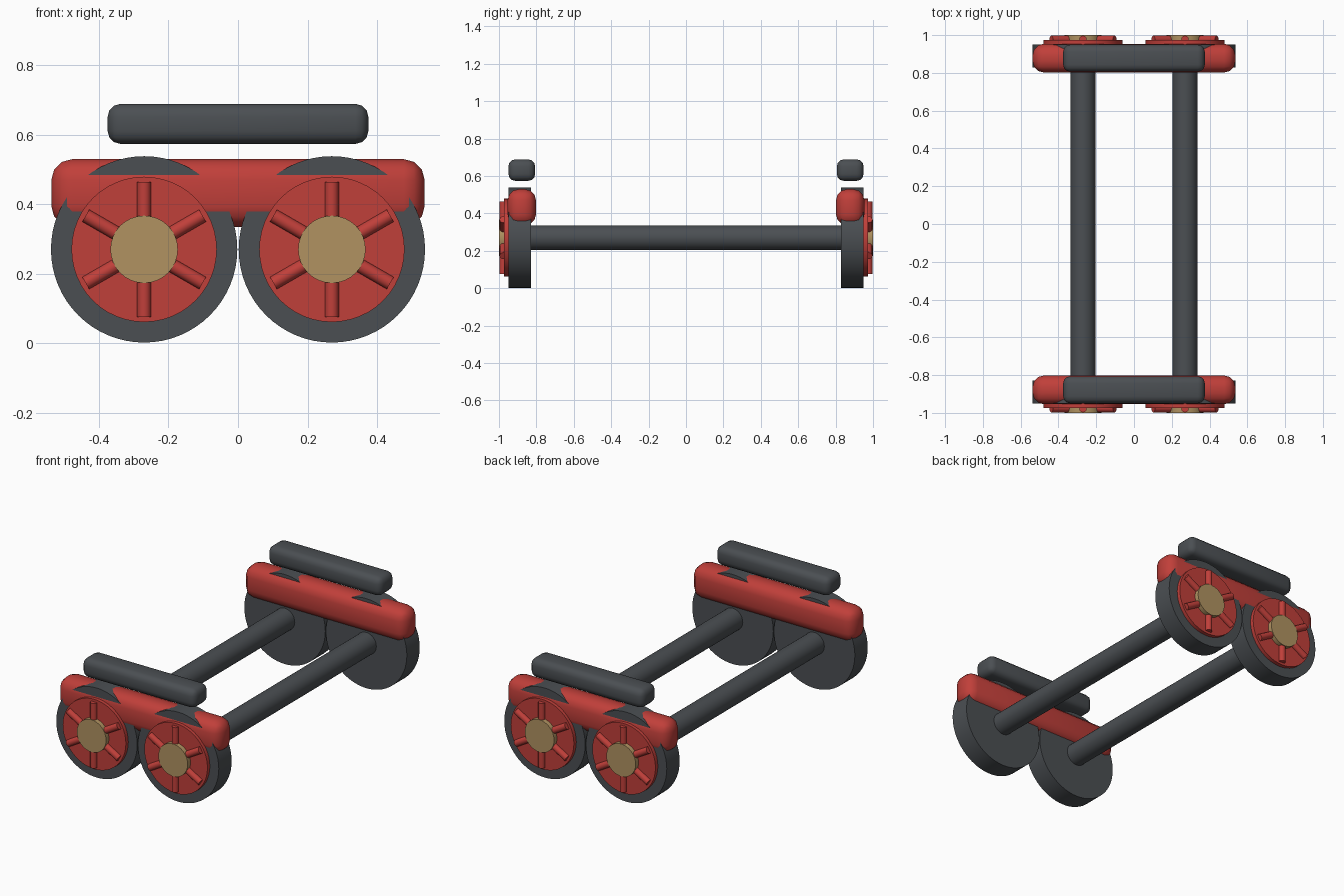
import bpy, math
from mathutils import Matrix, Vector

if "Cube" in bpy.data.objects:
    bpy.data.objects.remove(bpy.data.objects["Cube"])


def material(name, rgb):
    m = bpy.data.materials.new(name)
    m.diffuse_color = (*rgb, 1)
    m.use_nodes = True
    m.node_tree.nodes["Principled BSDF"].inputs["Base Color"].default_value = m.diffuse_color
    return m


DARK = material("dark_grey", (0.07, 0.078, 0.086))
RED = material("red", (0.53, 0.05, 0.042))
BRASS = material("brass", (0.44, 0.29, 0.12))


def finish(name, mat):
    ob = bpy.context.object
    ob.name = name
    ob.data.materials.append(mat)
    bpy.ops.object.shade_smooth_by_angle(angle=math.radians(35))
    return ob


def rod(name, mat, a, b, radius, sides=48):
    """Cylinder between two points."""
    a, b = Vector(a), Vector(b)
    bpy.ops.mesh.primitive_cylinder_add(
        vertices=sides, radius=radius, depth=(b - a).length, location=(a + b) / 2,
        rotation=(b - a).to_track_quat('Z', 'Y').to_euler())
    return finish(name, mat)


def rounded_bar(name, mat, centre, size, bevel, segments=3):
    """Box with rounded edges."""
    bpy.ops.mesh.primitive_cube_add(size=1, location=centre)
    ob = bpy.context.object
    ob.data.transform(Matrix.Diagonal((*size, 1)))
    mod = ob.modifiers.new("rounding", 'BEVEL')
    mod.width, mod.segments = bevel, segments
    bpy.ops.object.modifier_apply(modifier=mod.name)
    return finish(name, mat)


WHEEL_X, WHEEL_Z = 0.27, 0.27

for x in (-WHEEL_X, WHEEL_X):
    # Axle joining the two sides
    rod("axle", DARK, (x, -0.84, WHEEL_Z), (x, 0.84, WHEEL_Z), 0.066, 32)
    for s in (-1, 1):
        # Tyre, face disc and hub cap
        rod("wheel", DARK, (x, s * 0.828, WHEEL_Z), (x, s * 0.95, WHEEL_Z), 0.268, 64)
        rod("wheel_disc", RED, (x, s * 0.94, WHEEL_Z), (x, s * 0.973, WHEEL_Z), 0.209)
        rod("hub", BRASS, (x, s * 0.94, WHEEL_Z), (x, s, WHEEL_Z), 0.097, 32)
        # Six spokes
        for i in range(6):
            t = math.radians(90 + 60 * i)
            c, n = math.cos(t), math.sin(t)
            rod("spoke", RED, (x + 0.05 * c, s * 0.977, WHEEL_Z + 0.05 * n),
                (x + 0.194 * c, s * 0.977, WHEEL_Z + 0.194 * n), 0.02, 12)

for s in (-1, 1):
    # Side frame over the wheels, and the spring bar floating above it
    rounded_bar("side_frame", RED, (0, s * 0.878, 0.432), (1.074, 0.152, 0.195), 0.06)
    rounded_bar("spring_bar", DARK, (0, s * 0.878, 0.631), (0.75, 0.143, 0.115), 0.037)
